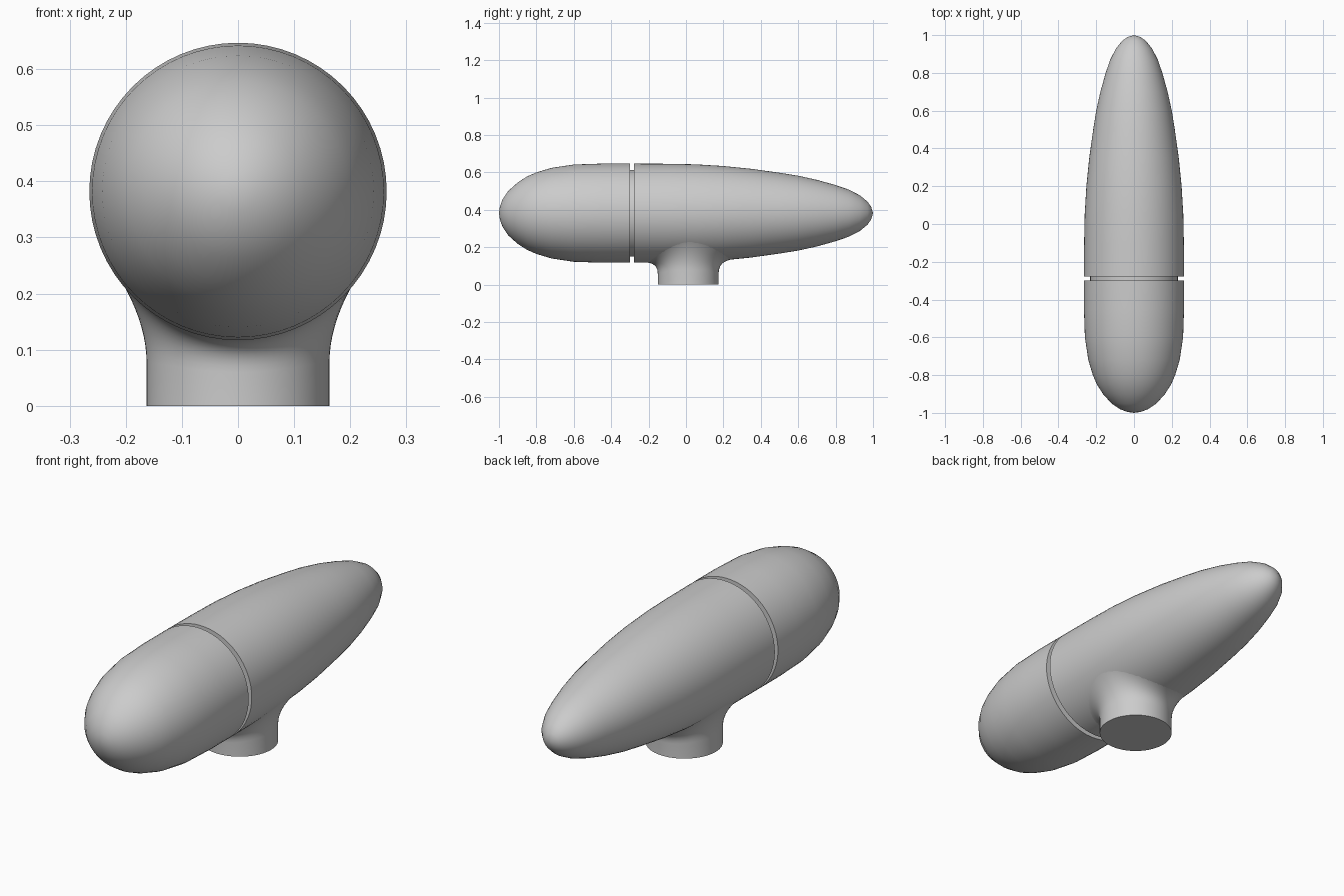
import bpy, bmesh
from math import sin, cos, pi, sqrt, radians

if "Cube" in bpy.data.objects:
    bpy.data.objects.remove(bpy.data.objects["Cube"])

ZC = 0.382          # height of the housing axis
SEG = 64

# (y, radius) profiles of the two housing shells
NOSE = [(-1, 0), (-0.995, 0.035), (-0.98, 0.075), (-0.95, 0.119), (-0.9, 0.164),
        (-0.85, 0.196), (-0.8, 0.218), (-0.72, 0.242), (-0.6, 0.260),
        (-0.45, 0.265), (-0.3, 0.265)]
TAIL = [(-0.277, 0.265), (-0.1, 0.264), (0.05, 0.261), (0.2, 0.252), (0.35, 0.237),
        (0.5, 0.216), (0.6, 0.2), (0.7, 0.178), (0.8, 0.15), (0.87, 0.126),
        (0.93, 0.095), (0.97, 0.062), (0.99, 0.034), (1, 0)]
GROOVE = [(-0.3, 0.232), (-0.277, 0.232)]


def finish(bm, name):
    bmesh.ops.remove_doubles(bm, verts=bm.verts, dist=1e-5)
    bmesh.ops.recalc_face_normals(bm, faces=bm.faces)
    me = bpy.data.meshes.new(name)
    bm.to_mesh(me)
    bm.free()
    ob = bpy.data.objects.new(name, me)
    bpy.context.collection.objects.link(ob)
    bpy.ops.object.select_all(action='DESELECT')
    ob.select_set(True)
    bpy.context.view_layer.objects.active = ob
    bpy.ops.object.shade_smooth_by_angle(angle=radians(40))
    return ob


def loft(bm, rings):
    loops = [[bm.verts.new(p) for p in r] for r in rings]
    n = len(loops[0])
    for a, b in zip(loops, loops[1:]):
        for i in range(n):
            j = (i + 1) % n
            bm.faces.new((a[i], a[j], b[j], b[i]))
    return loops


# Housing: turned around the y axis, with a groove between nose and tail
bm = bmesh.new()
angles = [2 * pi * i / SEG for i in range(SEG)]
loft(bm, [[(r * sin(a), y, ZC + r * cos(a)) for a in angles]
          for y, r in NOSE + GROOVE + TAIL])
finish(bm, "housing")


# Neck: round foot flaring smoothly into the underside of the housing
def underside(x, y):
    for (y0, r0), (y1, r1) in zip(TAIL, TAIL[1:]):
        if y0 <= y <= y1:
            r = r0 + (r1 - r0) * (y - y0) / (y1 - y0)
            return ZC - sqrt(max(r * r - x * x, 0))
    return ZC - sqrt(0.265 ** 2 - x * x)


R, CY, STEPS = 0.163, 0.012, 10
rings = [[] for _ in range(STEPS + 2)]
for a in angles:
    c, s = cos(a), sin(a)
    foot = (R * c, CY + R * s)
    end = (0.222 * c, CY + (0.255 if s > 0 else 0.24) * s)
    ze = underside(*end) + 0.002
    k = 0.1
    near = [e + k * (f - e) for e, f in zip(end, foot)]
    zc = ze + (underside(*near) + 0.002 - ze) / k      # body tangent at the foot wall
    zs = 0.5 * zc
    rings[0].append((*foot, 0))
    for i in range(STEPS + 1):
        t = i / STEPS
        w0, w1, w2 = (1 - t) ** 2, 2 * t * (1 - t), t * t
        rings[i + 1].append((*[(w0 + w1) * f + w2 * e for f, e in zip(foot, end)],
                             w0 * zs + w1 * zc + w2 * ze))
bm = bmesh.new()
loops = loft(bm, rings)
bm.faces.new(loops[0])
finish(bm, "neck")
